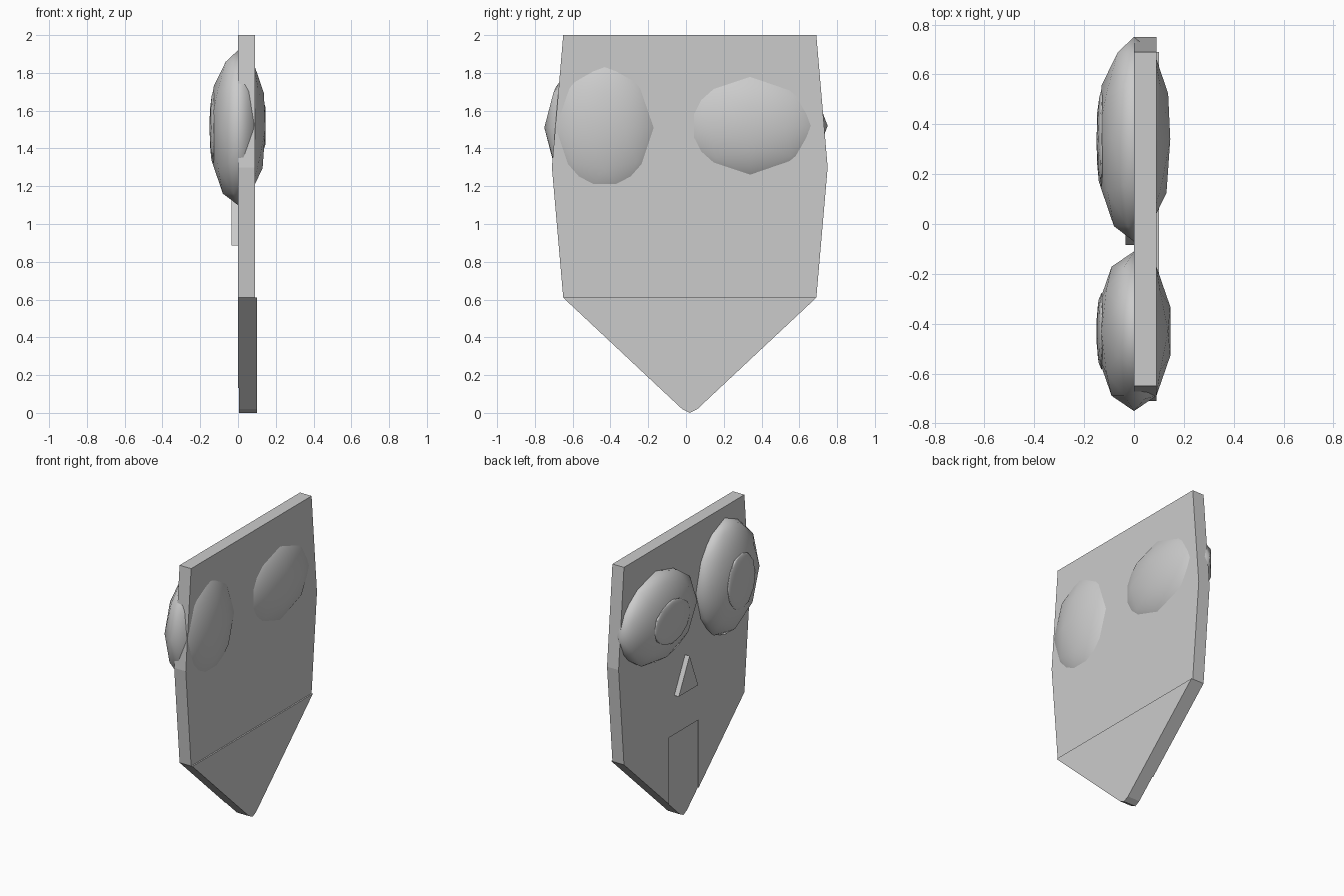
import bpy
import bmesh
import math

cube = bpy.data.objects.get("Cube")
if cube:
    bpy.data.objects.remove(cube, do_unlink=True)

# Single plain grey
grey = bpy.data.materials.new("light_grey")
grey.use_nodes = True
colour = (0.6, 0.6, 0.6, 1)
grey.diffuse_color = colour
grey.node_tree.nodes["Principled BSDF"].inputs["Base Color"].default_value = colour


def slab(name, outline, x_front, x_back):
    """Extrude a (y, z) outline along x."""
    bm = bmesh.new()
    face = bm.faces.new([bm.verts.new((x_front, y, z)) for y, z in outline])
    grown = bmesh.ops.extrude_face_region(bm, geom=[face])
    moved = [v for v in grown["geom"] if isinstance(v, bmesh.types.BMVert)]
    bmesh.ops.translate(bm, verts=moved, vec=(x_back - x_front, 0, 0))
    bmesh.ops.recalc_face_normals(bm, faces=bm.faces)
    mesh = bpy.data.meshes.new(name)
    bm.to_mesh(mesh)
    bm.free()
    obj = bpy.data.objects.new(name, mesh)
    bpy.context.collection.objects.link(obj)
    mesh.materials.append(grey)
    return obj


def flattened_ball(name, location, radii, turn):
    """Smooth faceted ball, squashed along x and turned about x."""
    bpy.ops.mesh.primitive_ico_sphere_add(
        subdivisions=2, radius=1, location=location, rotation=(turn, 0, 0))
    obj = bpy.context.object
    obj.name = name
    obj.scale = radii
    bpy.ops.object.shade_smooth()
    obj.data.materials.append(grey)
    return obj


# Head plate
slab("head_plate", [(-0.65, 2), (0.69, 2), (0.75, 1.3), (0.69, 0.61),
                    (-0.65, 0.61), (-0.71, 1.3)], 0, 0.09)

# Chin: two cheeks with a slightly recessed middle strip
slab("chin_left", [(0.69, 0.61), (0.19, 0.61), (0.19, 0.142)], 0, 0.1)
slab("chin_right", [(-0.65, 0.61), (-0.14, 0.61), (-0.14, 0.132)], 0, 0.1)
slab("chin_middle", [(-0.14, 0.61), (0.19, 0.61), (0.19, 0.142), (0.06, 0.02),
                     (0.02, 0), (-0.02, 0.02), (-0.14, 0.132)], 0.006, 0.1)

# Nose
slab("nose", [(0.13, 0.885), (-0.085, 0.885), (0.01, 1.126)], -0.035, 0)

# Eyes: one upright, one lying on its side, each with a flat pupil
for side, y, z, turn in (("upright", -0.43, 1.51, 0),
                         ("sideways", 0.34, 1.52, -math.pi / 2)):
    flattened_ball(side + "_eye", (0, y, z), (0.153, 0.32, 0.41), turn)
    flattened_ball(side + "_pupil", (-0.13, y, z), (0.021, 0.155, 0.2), turn)
